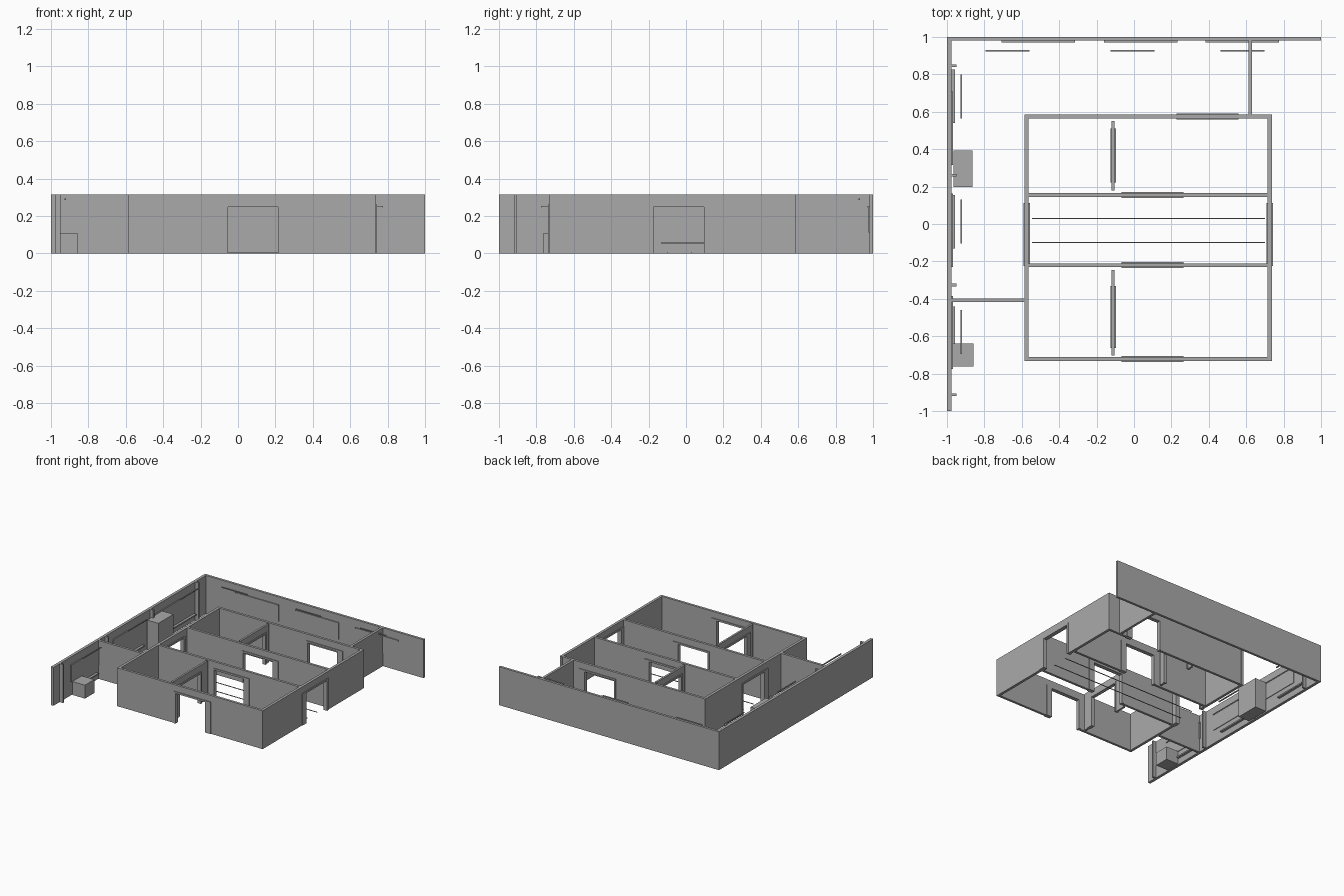
import bpy, bmesh

if "Cube" in bpy.data.objects:
    bpy.data.objects.remove(bpy.data.objects["Cube"])

H = 0.315        # wall height
DOOR_H = 0.248   # clear door height


def material(name, v):
    m = bpy.data.materials.new(name)
    m.diffuse_color = (v, v, v, 1)
    m.use_nodes = True
    m.node_tree.nodes["Principled BSDF"].inputs["Base Color"].default_value = m.diffuse_color
    return m


GREY = material("plain grey", 0.4)


def finish(name, bm):
    bmesh.ops.recalc_face_normals(bm, faces=bm.faces)
    me = bpy.data.meshes.new(name)
    bm.to_mesh(me)
    bm.free()
    me.materials.append(GREY)
    bpy.context.collection.objects.link(bpy.data.objects.new(name, me))


def box(name, x, y, z):
    prism(name, [(x[0], z[0]), (x[1], z[0]), (x[1], z[1]), (x[0], z[1])], y, 'x')


def prism(name, profile, v, axis):
    """Extrude a (u, z) profile across v; u runs along the given axis."""
    def place(u, w, z):
        return (u, w, z) if axis == 'x' else (w, u, z)
    bm = bmesh.new()
    f = bm.faces.new([bm.verts.new(place(u, v[0], z)) for u, z in profile])
    r = bmesh.ops.extrude_face_region(bm, geom=[f])
    d = v[1] - v[0]
    move = (0, d, 0) if axis == 'x' else (d, 0, 0)
    bmesh.ops.translate(bm, vec=move, verts=[g for g in r['geom'] if isinstance(g, bmesh.types.BMVert)])
    finish(name, bm)


def gate(u, door, top, head):
    """Profile of a panel with a doorway open to the floor."""
    return [(u[0], 0), (door[0], 0), (door[0], head), (door[1], head),
            (door[1], 0), (u[1], 0), (u[1], top), (u[0], top)]


def door_wall(name, axis, u, v, door, low, high):
    """Wall with a doorway, lined by a proud frame with jambs of width low and high."""
    prism(name, gate(u, (door[0] - 0.006, door[1] + 0.006), H, DOOR_H + 0.006), v, axis)
    frame = gate((door[0] - low, door[1] + high), door, DOOR_H + 0.014, DOOR_H)
    prism(name + "_door_frame", frame, (v[0] - 0.006, v[1] + 0.006), axis)


# Outer L of walls and the two connecting walls
box("left_outer_wall", (-1, -0.977), (-1, 1), (0, H))
box("back_outer_wall", (-0.977, 1), (0.98, 1), (0, H))
box("back_link_wall", (0.611, 0.631), (0.585, 0.98), (0, H))
box("left_link_wall", (-0.977, -0.585), (-0.418, -0.398), (0, H))

# Inner block: four cross walls, two side walls
for name, y, door in (("front_wall", -0.722, -0.053), ("corridor_front_wall", -0.22, -0.053),
                      ("corridor_back_wall", 0.155, -0.053), ("rear_wall", 0.575, 0.242)):
    door_wall(name, 'x', (-0.563, 0.715), (y - 0.01, y + 0.01), (door, door + 0.268), 0.014, 0.05)
for name, x in (("left_side_wall", -0.574), ("right_side_wall", 0.726)):
    door_wall(name, 'y', (-0.733, 0.586), (x - 0.011, x + 0.011), (-0.174, 0.096), 0.05, 0.015)

# Room partitions
door_wall("back_room_partition", 'y', (0.18, 0.55), (-0.119, -0.103), (0.235, 0.497), 0.014, 0.014)
door_wall("front_room_partition", 'y', (-0.702, -0.245), (-0.119, -0.103), (-0.614, -0.345), 0.05, 0.014)

# Floor strips in the corridor
for y in (-0.098, 0.03):
    box("floor_strip", (-0.545, 0.70), (y - 0.003, y + 0.003), (0, 0.004))

# Pilasters on the left wall
for y in (-0.912, -0.326, 0.26, 0.846):
    box("pilaster", (-0.977, -0.948), (y - 0.007, y + 0.007), (0, H))

# Boards with a top rail, light bars, low rails on the left wall
for y in (-0.776, -0.23, 0.316):
    box("left_board", (-0.977, -0.972), (y, y + 0.392), (0.112, 0.244))
    box("left_board_rail", (-0.977, -0.968), (y, y + 0.392), (0.244, 0.252))
for y0, y1 in ((-0.695, -0.46), (-0.105, 0.13), (0.565, 0.80)):
    box("left_light_bar", (-0.928, -0.920), (y0, y1), (0.284, 0.292))
for y in (-0.725, -0.13, 0.54):
    box("low_rail", (-0.977, -0.957), (y, y + 0.285), (0.05, 0.061))

# Boards and light bars on the back wall
for x in (-0.708, -0.161, 0.382):
    box("back_board", (x, x + 0.393), (0.975, 0.98), (0.112, 0.244))
    box("back_board_rail", (x, x + 0.393), (0.971, 0.98), (0.244, 0.252))
for x in (-0.795, -0.125, 0.463):
    box("back_light_bar", (x, x + 0.235), (0.922, 0.930), (0.284, 0.292))

# Cabinets along the left wall
box("tall_cabinet", (-0.965, -0.863), (0.198, 0.394), (0, 0.25))
box("low_cabinet", (-0.972, -0.858), (-0.762, -0.64), (0, 0.11))
